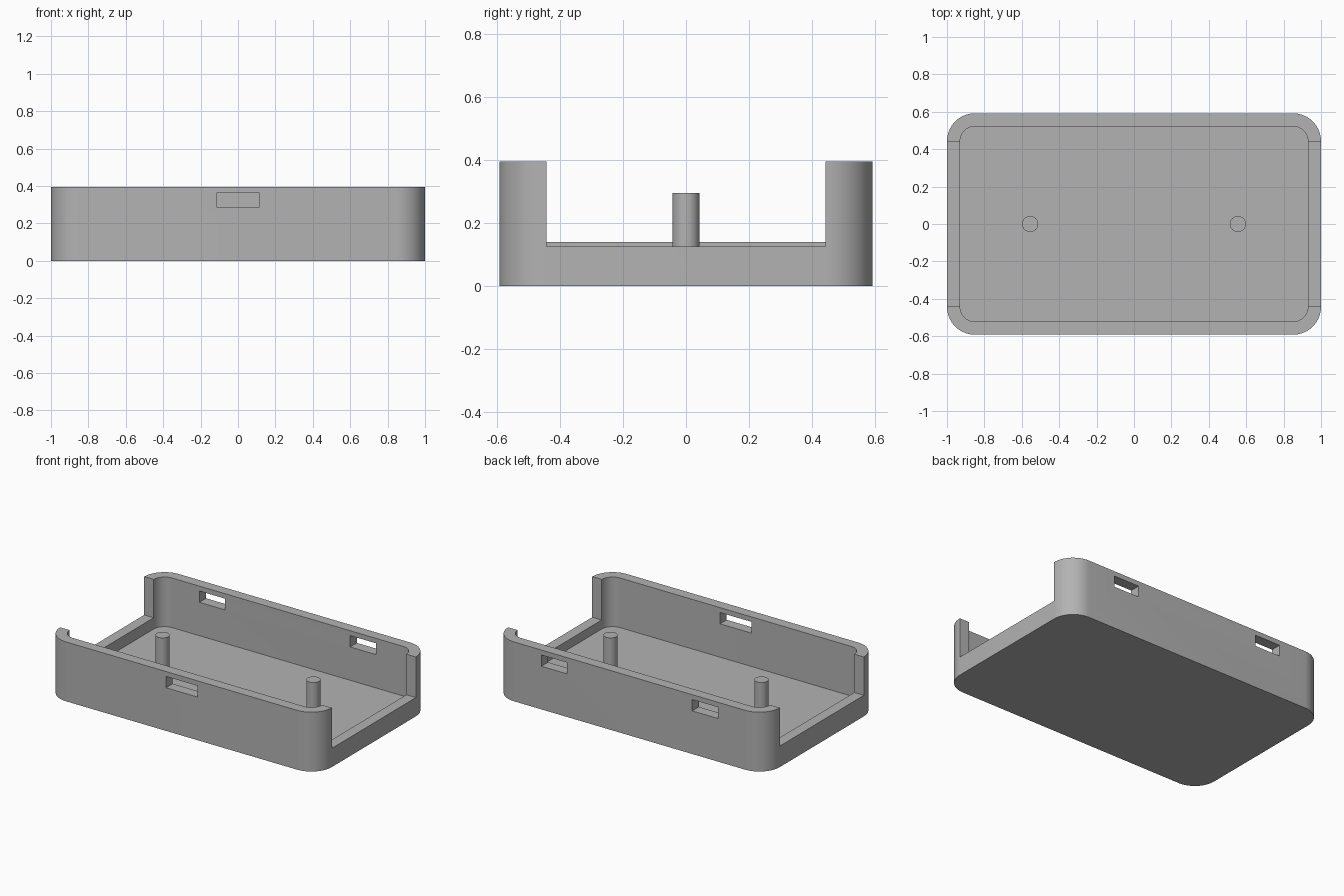
import bpy
import bmesh
from math import cos, sin, pi, radians

cube = bpy.data.objects.get("Cube")
if cube:
    bpy.data.objects.remove(cube, do_unlink=True)

HALF_X, HALF_Y, HEIGHT = 1.0, 0.592, 0.395
WALL, FLOOR, RADIUS = 0.07, 0.065, 0.15
POST_X = 0.555

grey = bpy.data.materials.new("plain grey")
grey.use_nodes = True
grey.diffuse_color = (0.45, 0.45, 0.45, 1)
grey.node_tree.nodes["Principled BSDF"].inputs["Base Color"].default_value = grey.diffuse_color


def prism(name, outline, z0, z1):
    """Extrude a flat outline from z0 up to z1."""
    bm = bmesh.new()
    base = bm.faces.new([bm.verts.new((x, y, z0)) for x, y in outline])
    top = bmesh.ops.extrude_face_region(bm, geom=[base])["geom"]
    verts = [v for v in top if isinstance(v, bmesh.types.BMVert)]
    bmesh.ops.translate(bm, verts=verts, vec=(0, 0, z1 - z0))
    bmesh.ops.recalc_face_normals(bm, faces=bm.faces)
    mesh = bpy.data.meshes.new(name)
    bm.to_mesh(mesh)
    bm.free()
    mesh.materials.append(grey)
    obj = bpy.data.objects.new(name, mesh)
    bpy.context.collection.objects.link(obj)
    return obj


def rounded_rect(hx, hy, r, steps=14):
    points = []
    for corner, (sx, sy) in enumerate([(1, 1), (-1, 1), (-1, -1), (1, -1)]):
        for i in range(steps + 1):
            a = (corner + i / steps) * pi / 2
            points.append((sx * (hx - r) + r * cos(a), sy * (hy - r) + r * sin(a)))
    return points


def box(name, x, y, z0, z1, hx, hy):
    outline = [(x - hx, y - hy), (x + hx, y - hy), (x + hx, y + hy), (x - hx, y + hy)]
    return prism(name, outline, z0, z1)


def activate(obj):
    bpy.ops.object.select_all(action="DESELECT")
    obj.select_set(True)
    bpy.context.view_layer.objects.active = obj


def cut(target, cutter):
    cutter.hide_render = True
    mod = target.modifiers.new("cut", "BOOLEAN")
    mod.operation, mod.solver, mod.object = "DIFFERENCE", "EXACT", cutter
    activate(target)
    bpy.ops.object.modifier_apply(modifier=mod.name)
    bpy.data.objects.remove(cutter, do_unlink=True)


# Tray with a hollow, open top
tray = prism("tray", rounded_rect(HALF_X, HALF_Y, RADIUS), 0, HEIGHT)
cut(tray, prism("cavity", rounded_rect(HALF_X - WALL, HALF_Y - WALL, RADIUS - WALL), FLOOR, 1))

# Open ends, with the left sill slightly lower than the right
for side, sill in ((1, 0.125), (-1, 0.14)):
    cut(tray, box("end_opening", side, 0, sill, 1, 0.11, 0.442))

# Slots: one in the front wall, two in the back wall
for x, y, hx in ((0, -HALF_Y, 0.115), (-POST_X, HALF_Y, 0.095), (POST_X, HALF_Y, 0.095)):
    cut(tray, box("slot", x, y, 0.287, 0.362, hx, 0.12))

# Round support posts standing on the floor
circle = [(0.043 * cos(i * pi / 16), 0.043 * sin(i * pi / 16)) for i in range(32)]
posts = []
for name, x in (("left_post", POST_X), ("right_post", -POST_X)):
    post = prism(name, circle, FLOOR - 0.01, 0.295)
    post.location.x = x
    posts.append(post)

for obj in [tray] + posts:
    activate(obj)
    bpy.ops.object.shade_smooth_by_angle(angle=radians(30))
